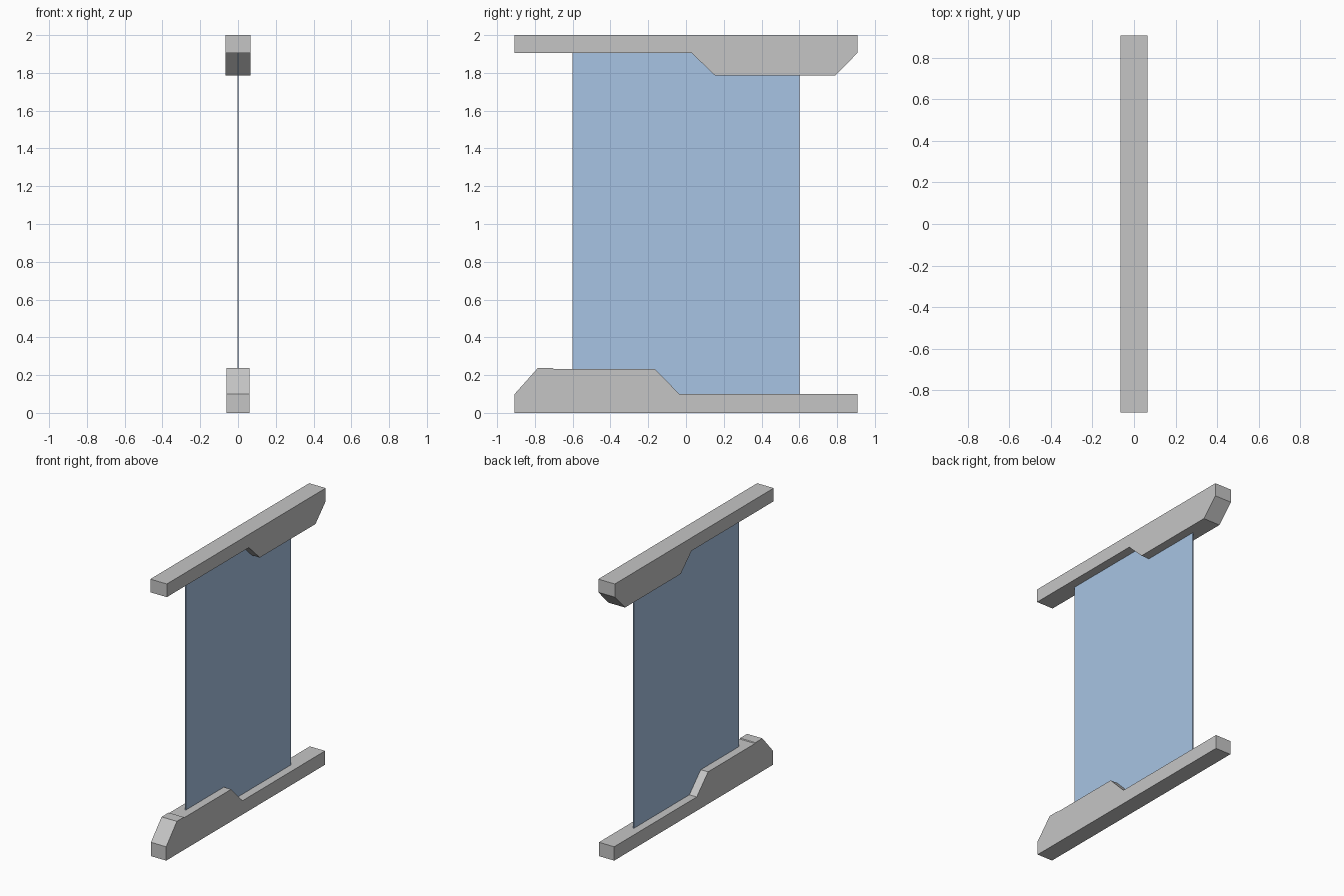
import bpy
import bmesh

if "Cube" in bpy.data.objects:
    bpy.data.objects.remove(bpy.data.objects["Cube"])


def material(name, rgb):
    m = bpy.data.materials.new(name)
    m.diffuse_color = (*rgb, 1.0)
    m.use_nodes = True
    m.node_tree.nodes["Principled BSDF"].inputs["Base Color"].default_value = m.diffuse_color
    return m


def extruded(name, profile, half_width, mat):
    """Extrude a (y, z) outline symmetrically along x."""
    bm = bmesh.new()
    face = bm.faces.new([bm.verts.new((-half_width, y, z)) for y, z in profile])
    moved = bmesh.ops.extrude_face_region(bm, geom=[face])["geom"]
    verts = [v for v in moved if isinstance(v, bmesh.types.BMVert)]
    bmesh.ops.translate(bm, verts=verts, vec=(2 * half_width, 0, 0))
    bmesh.ops.recalc_face_normals(bm, faces=bm.faces)
    mesh = bpy.data.meshes.new(name)
    bm.to_mesh(mesh)
    bm.free()
    mesh.materials.append(mat)
    obj = bpy.data.objects.new(name, mesh)
    bpy.context.collection.objects.link(obj)
    return obj


grey = material("metal grey", (0.56, 0.56, 0.56))
blue = material("pale blue", (0.39, 0.55, 0.77))

L = 0.907  # half length of both rails

# Floor rail: raised block with sloped ends at the front half
extruded("floor_rail", [
    (-L, 0.0), (L, 0.0), (L, 0.10), (-0.035, 0.10), (-0.165, 0.232),
    (-0.70, 0.232), (-0.705, 0.237), (-0.785, 0.237), (-L, 0.10)], 0.061, grey)

# Ceiling rail: hanging block with sloped ends at the back half
extruded("ceiling_rail", [
    (-L, 2.0), (-L, 1.905), (0.03, 1.905), (0.155, 1.785),
    (0.79, 1.785), (L, 1.905), (L, 2.0)], 0.066, grey)

# Thin panel standing between the rails
extruded("panel", [(-0.6, 0.09), (0.6, 0.09), (0.6, 1.915), (-0.6, 1.915)], 0.0025, blue)
